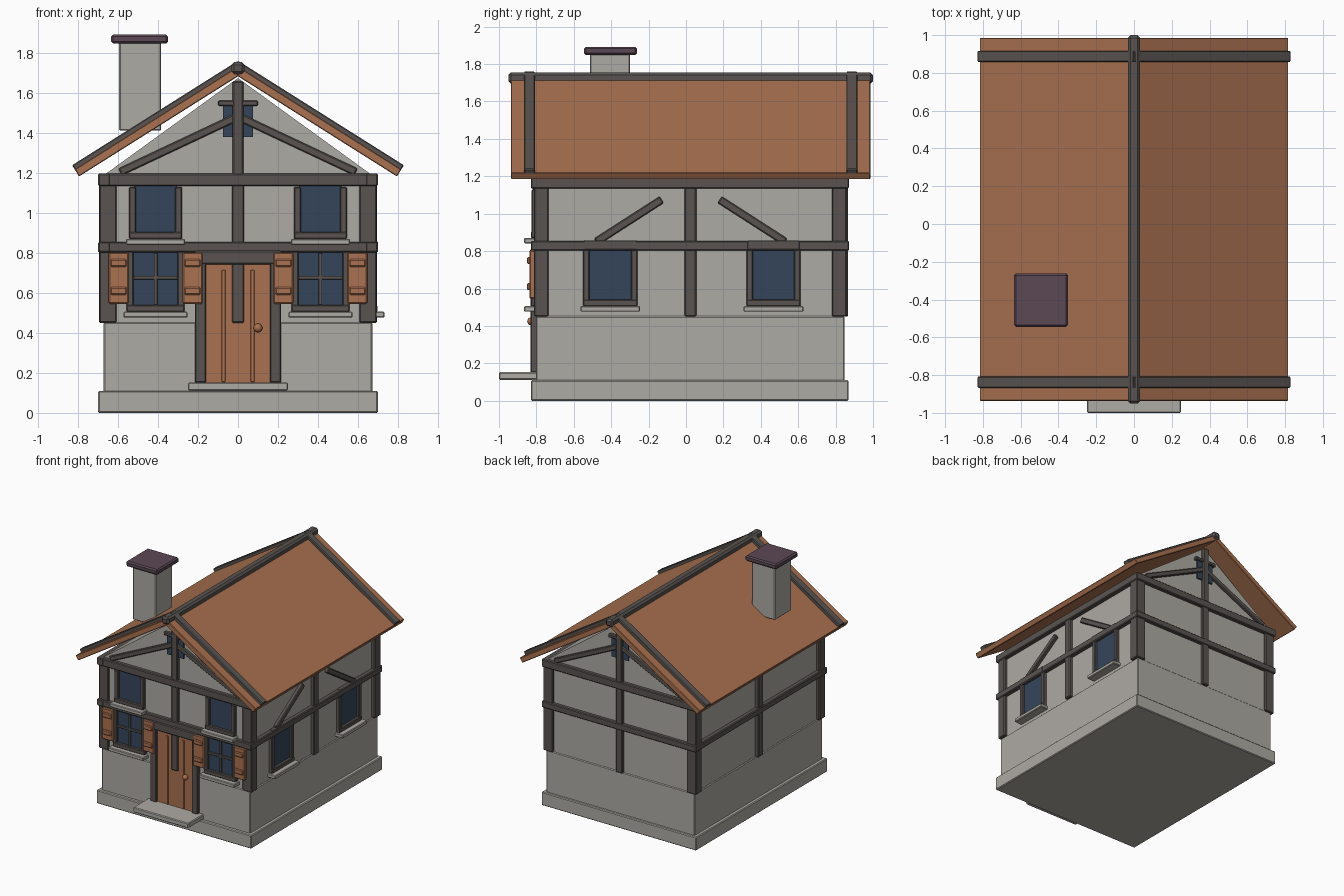
import bpy, bmesh, math
from mathutils import Matrix, Vector

if "Cube" in bpy.data.objects:
    bpy.data.objects.remove(bpy.data.objects["Cube"])


def material(name, rgb):
    m = bpy.data.materials.new(name)
    m.diffuse_color = (*rgb, 1)
    m.use_nodes = True
    m.node_tree.nodes["Principled BSDF"].inputs["Base Color"].default_value = m.diffuse_color
    return m


STONE = material("pale stone", (0.42, 0.405, 0.37))
WOOD = material("dark timber", (0.10, 0.088, 0.082))
TILE = material("orange brown", (0.40, 0.165, 0.08))
GLASS = material("blue glass", (0.035, 0.06, 0.105))
CAP = material("purple slate", (0.105, 0.065, 0.09))


def finish(bm, name, mat, bevel=0.0):
    if bevel:
        bmesh.ops.bevel(bm, geom=bm.edges[:], offset=bevel, segments=1, affect='EDGES')
    bmesh.ops.recalc_face_normals(bm, faces=bm.faces[:])
    me = bpy.data.meshes.new(name)
    bm.to_mesh(me)
    bm.free()
    me.materials.append(mat)
    ob = bpy.data.objects.new(name, me)
    bpy.context.collection.objects.link(ob)
    return ob


def box(name, mat, x, y, z, bevel=0.006):
    """Axis aligned box from three (low, high) ranges."""
    x, y, z = sorted(x), sorted(y), sorted(z)
    bm = bmesh.new()
    size = [r[1] - r[0] for r in (x, y, z)]
    mid = [sum(r) / 2 for r in (x, y, z)]
    bmesh.ops.create_cube(bm, size=1, matrix=Matrix.Translation(mid) @ Matrix.Diagonal((*size, 1)))
    return finish(bm, name, mat, min(bevel, min(size) * 0.3))


def strut(name, a, b, width, depth, side):
    """Beam from a to b; side is the direction its depth runs along."""
    a, b, side = Vector(a), Vector(b), Vector(side)
    d = (b - a).normalized()
    rot = Matrix((d, side, d.cross(side))).transposed().to_4x4()
    bm = bmesh.new()
    bmesh.ops.create_cube(bm, size=1, matrix=Matrix.Translation((a + b) / 2) @ rot
                          @ Matrix.Diagonal(((b - a).length, depth, width, 1)))
    return finish(bm, name, WOOD, 0.006)


def prism(name, mat, profile, y0, y1, bevel=0.0):
    """Extrude an xz profile along y."""
    bm = bmesh.new()
    f = bm.faces.new([bm.verts.new((x, y0, z)) for x, z in profile])
    g = bmesh.ops.extrude_face_region(bm, geom=[f])["geom"]
    bmesh.ops.translate(bm, vec=(0, y1 - y0, 0), verts=[v for v in g if isinstance(v, bmesh.types.BMVert)])
    return finish(bm, name, mat, bevel)


# Masonry: plinth, lower wall, upper wall, gable, doorstep
box("plinth", STONE, (-.70, .70), (-.83, .87), (0, .11))
box("lower_wall", STONE, (-.672, .672), (-.803, .848), (.10, .452))
box("upper_wall", STONE, (-.665, .665), (-.797, .842), (.44, 1.195), 0)
prism("gable_wall", STONE, [(-.67, 1.19), (.67, 1.19), (0, 1.675)], -.797, .842)
box("doorstep", STONE, (-.25, .25), (-1.0, -.78), (.112, .153))

# Roof slopes, rake beams lying on them, and ridge beam
T = .63
C = 1 / math.hypot(1, T)
S = T * C


def slope(s, low, high):
    """Slab profile on one roof side between two heights above the underside."""
    ex, ez = .795, 1.183
    apex = ez + ex * T
    return [(s * (ex + S * low), ez + C * low), (s * (ex + S * high), ez + C * high),
            (0, apex + high / C), (0, apex + low / C)]


for s, side in ((-1, "left"), (1, "right")):
    prism(f"roof_{side}", TILE, slope(s, 0, .042), -.936, .986, .004)
    for y, end in ((-.837, "front"), (.887, "back")):
        prism(f"rake_beam_{side}_{end}", WOOD, slope(s, .03, .066), y - .03, y + .03, .005)
box("ridge_beam", WOOD, (-.033, .033), (-.95, 1.0), (1.695, 1.755), .014)

# Chimney
box("chimney", STONE, (-.595, -.385), (-.513, -.30), (1.412, 1.855))
box("chimney_cap", CAP, (-.635, -.35), (-.545, -.262), (1.848, 1.892), .01)

# Timber frame: corner posts, horizontal beams, centre posts
for s, side in ((-1, "left"), (1, "right")):
    for y, end in (((-.812, -.735), "front"), ((.78, .86), "back")):
        box(f"corner_post_{side}_{end}", WOOD, (s * .607, s * .693), y, (.45, 1.19))
    for z, lev in (((.803, .855), "mid"), ((1.135, 1.197), "top")):
        box(f"{lev}_beam_{side}", WOOD, (s * .64, s * .70), (-.83, .87), z)
    box(f"centre_post_{side}", WOOD, (s * .64, s * .695), (-.008, .055), (.45, 1.19))

for f, wall, end in ((-1, -.797, "front"), (1, .842, "back")):
    out = lambda d: (wall - f * .03, wall + f * d)
    for z, lev in (((.803, .855), "mid"), ((1.135, 1.197), "top")):
        box(f"{lev}_beam_{end}", WOOD, (-.70, .70), out(.03), z)
    box(f"centre_post_{end}", WOOD, (-.03, .03), out(.025), (.45, 1.19))
    # Gable king post, struts and little window
    box(f"king_post_{end}", WOOD, (-.027, .027), out(.028), (1.19, 1.66))
    box(f"gable_window_{end}", GLASS, (-.075, .075), out(.012), (1.38, 1.545), 0)
    box(f"gable_lintel_{end}", WOOD, (-.10, .10), out(.026), (1.535, 1.563))
    for s in (-1, 1):
        strut(f"gable_strut_{end}_{'left' if s < 0 else 'right'}", (s * .59, wall, 1.205),
              (s * .01, wall, 1.478), .04, .044, (0, 1, 0))

# Diagonal braces on the right wall only
strut("brace_front", (.672, -.48, .85), (.672, -.13, 1.075), .042, .04, (1, 0, 0))
strut("brace_back", (.672, .53, .85), (.672, .18, 1.075), .042, .04, (1, 0, 0))


def window(name, place, c, z0, z1, half, lintel):
    """Glass, jambs, lower rail and sill; place maps (across, depth) ranges to x, y."""
    def part(kind, mat, a, d, z, bevel=0.005):
        x, y = place((c + a[0], c + a[1]), d)
        box(f"{name}_{kind}", mat, x, y, z, bevel)
    part("glass", GLASS, (-half - .01, half + .01), (-.02, .009), (z0 - .01, z1 + .01), 0)
    for s in (-1, 1):
        part("jamb_left" if s < 0 else "jamb_right", WOOD, sorted((s * half, s * (half + .035))),
             (-.02, .028), (z0 - .02, z1 + .005))
    part("rail", WOOD, (-half - .035, half + .035), (-.02, .032), (z0 - .035, z0))
    part("sill", STONE, (-half - .05, half + .05), (-.02, .068), (z0 - .064, z0 - .034))
    if lintel:
        part("lintel", WOOD, (-half - .032, half + .032), (-.02, .036), (z1, z1 + .053))


front = lambda a, d: (a, (-.797 - d[0], -.797 - d[1]))
right = lambda a, d: ((.665 + d[0], .665 + d[1]), a)

window("side_window_front", right, -.405, .54, .805, .11, True)
window("side_window_back", right, .468, .54, .805, .11, True)

for s, side in ((-1, "left"), (1, "right")):
    c = s * .412
    window(f"upper_window_{side}", front, c, .905, 1.125, .098, False)
    window(f"lower_window_{side}", front, c, .54, .803, .11, False)
    # Glazing bars
    box(f"upright_bar_{side}", WOOD, (c - .009, c + .009), (-.82, -.80), (.54, .80), .002)
    box(f"cross_bar_{side}", WOOD, (c - .11, c + .11), (-.82, -.80), (.668, .686), .002)
    # Shutters with two battens each
    for k, part in ((-1, "a"), (1, "b")):
        m = c + k * .185
        box(f"shutter_{side}_{part}", TILE, (m - .05, m + .05), (-.838, -.80), (.546, .803))
        for i, z in enumerate((.75, .61)):
            box(f"shutter_batten_{side}_{part}_{i}", TILE, (m - .041, m + .041), (-.85, -.83),
                (z - .019, z + .019))

# Door, frame, plank strips and knob
box("door", TILE, (-.165, .165), (-.81, -.77), (.15, .75), .003)
for s, side in ((-1, "left"), (1, "right")):
    box(f"door_post_{side}", WOOD, (s * .16, s * .215), (-.832, -.77), (.15, .79))
    box(f"door_strip_{side}", TILE, (s * .062, s * .082), (-.818, -.80), (.155, .715), .003)
box("door_lintel", WOOD, (-.215, .215), (-.833, -.77), (.743, .812))
bm = bmesh.new()
bmesh.ops.create_uvsphere(bm, u_segments=16, v_segments=10, radius=.022,
                          matrix=Matrix.Translation((.10, -.827, .425)))
knob = finish(bm, "door_knob", TILE)
for p in knob.data.polygons:
    p.use_smooth = True
